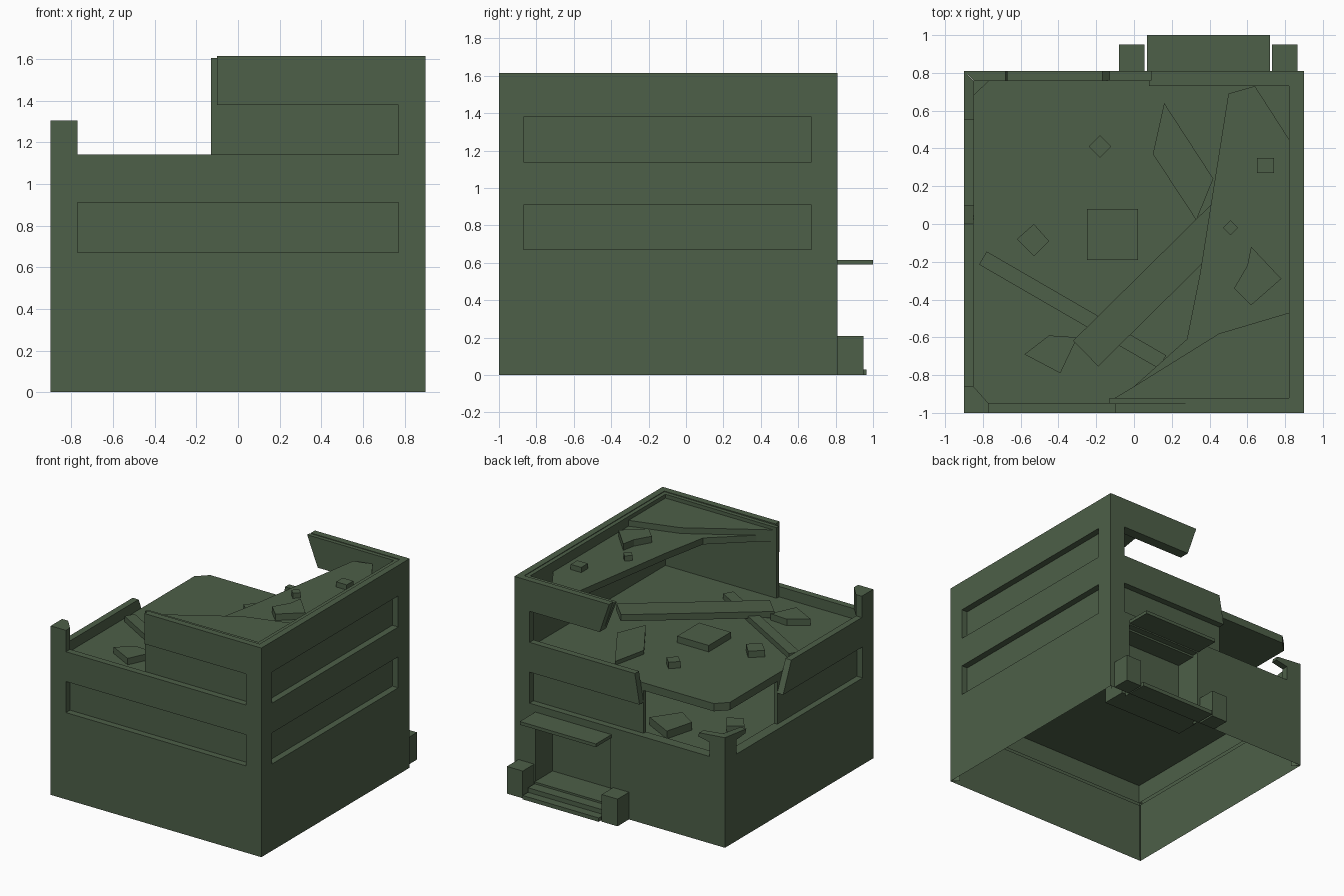
import bpy
import bmesh
from mathutils import Matrix, Vector

if "Cube" in bpy.data.objects:
    bpy.data.objects.remove(bpy.data.objects["Cube"])

MAPS = {
    'x': Matrix(((0, 0, 1), (1, 0, 0), (0, 1, 0))),   # profile is (y, z)
    'y': Matrix(((1, 0, 0), (0, 0, -1), (0, 1, 0))),  # profile is (x, z)
    'z': Matrix.Identity(3),                          # profile is (x, y)
}
stone = bpy.data.materials.new("green_stone")
stone.diffuse_color = (0.075, 0.115, 0.065, 1)
stone.use_nodes = True
stone.node_tree.nodes["Principled BSDF"].inputs["Base Color"].default_value = stone.diffuse_color


def sheet(name, axis, lo, hi, *loops):
    """Extrude a flat outline (further loops are holes) from lo to hi along an axis."""
    cu = bpy.data.curves.new(name, 'CURVE')
    cu.dimensions, cu.fill_mode = '2D', 'BOTH'
    cu.extrude = (hi - lo) / 2
    for loop in loops:
        sp = cu.splines.new('POLY')
        sp.points.add(len(loop) - 1)
        for p, (a, b) in zip(sp.points, loop):
            p.co = (a, b, 0, 1)
        sp.use_cyclic_u = True
    tmp = bpy.data.objects.new(name + "_outline", cu)
    bpy.context.collection.objects.link(tmp)
    bpy.context.view_layer.update()
    me = bpy.data.meshes.new_from_object(
        tmp.evaluated_get(bpy.context.evaluated_depsgraph_get()))
    bpy.data.objects.remove(tmp)
    off = Vector([(lo + hi) / 2 if c == axis else 0 for c in 'xyz'])
    me.transform(Matrix.Translation(off) @ MAPS[axis].to_4x4())
    me.materials.clear()
    me.materials.append(stone)
    me.shade_flat()
    me.name = name
    ob = bpy.data.objects.new(name, me)
    bpy.context.collection.objects.link(ob)
    return ob


def rect(a0, a1, b0, b1):
    return [(a0, b0), (a1, b0), (a1, b1), (a0, b1)]


def box(name, x0, x1, y0, y1, z0, z1):
    return sheet(name, 'z', z0, z1, rect(x0, x1, y0, y1))


def finish_wall(ob, axis, inner, ends):
    """Mitre the wall's ends, then thin its base to a single open-bottomed skin."""
    along = 1 - axis
    for v in ob.data.vertices:
        if abs(v.co[axis] - inner) < 1e-4:
            for a, b in ends:
                if abs(v.co[along] - a) < 1e-4:
                    v.co[along] = b
                    break
    bm = bmesh.new()
    bm.from_mesh(ob.data)
    bmesh.ops.remove_doubles(bm, verts=bm.verts, dist=1e-5)
    bmesh.ops.bisect_plane(bm, geom=bm.verts[:] + bm.edges[:] + bm.faces[:],
                           plane_co=(0, 0, .66), plane_no=(0, 0, 1))
    gone = [f for f in bm.faces
            if all(v.co.z < 1e-4 for v in f.verts)
            or all(abs(v.co[axis] - inner) < 1e-4 and v.co.z < .661 for v in f.verts)]
    bmesh.ops.delete(bm, geom=gone, context='FACES')
    bm.to_mesh(ob.data)
    bm.free()
    ob.data.shade_flat()


def open_bottom(ob):
    bm = bmesh.new()
    bm.from_mesh(ob.data)
    low = min(v.co.z for v in bm.verts) + 1e-4
    bmesh.ops.delete(bm, geom=[f for f in bm.faces if all(v.co.z < low for v in f.verts)],
                     context='FACES')
    bm.to_mesh(ob.data)
    bm.free()


LOW, HIGH = (0.67, 0.91), (1.14, 1.38)   # window bands
X_ENDS = ((-.9, -.85), (.9, .85))
Y_ENDS = ((-1, -.95), (.81, .76))

# Outer walls
wall = sheet("front_wall", 'y', -1, -0.95,
             [(-.9, 0), (.9, 0), (.9, 1.615), (-.1, 1.615), (-.1, 1.38), (.77, 1.38),
              (.77, 1.14), (-.9, 1.14)], rect(-.77, .77, *LOW))
finish_wall(wall, 1, -.95, X_ENDS)
wall = sheet("right_wall", 'x', 0.85, 0.9, rect(-1, .81, 0, 1.615),
             rect(-.87, .67, *LOW), rect(-.87, .67, *HIGH))
finish_wall(wall, 0, .85, Y_ENDS)
wall = sheet("broken_left_wall", 'x', -0.9, -0.85,
             [(-1, 0), (.81, 0), (.81, .85), (.55, .82), (.56, .79), (.67, .78),
              (.67, .67), (-.87, .67), (-.87, .91), (.1, .91), (0, 1.14), (-1, 1.14)])
finish_wall(wall, 0, -.85, Y_ENDS)
wall = sheet("broken_back_wall", 'y', 0.76, 0.81,
             [(.9, 0), (.9, 1.615), (.09, 1.615), (.17, 1.38), (.77, 1.38), (.77, 1.14),
              (-.13, 1.14), (-.17, .91), (.77, .91), (.77, .67), (-.77, .67),
              (-.77, .78), (-.67, .80), (-.68, .83), (-.9, .85), (-.9, 0), (.08, 0),
              (.08, .58), (.72, .58), (.72, 0)])
finish_wall(wall, 1, .76, X_ENDS)

# Inner wall lining that closes the window bands
open_bottom(sheet("front_lining", 'y', -0.95, -0.92,
                  [(-.85, .42), (.85, .42), (.85, 1.61), (-.13, 1.605), (-.13, 1.05),
                   (-.85, 1.05)]))
open_bottom(sheet("right_lining", 'x', 0.82, 0.85, rect(-.92, .76, .42, 1.61)))
open_bottom(sheet("left_lining", 'x', -0.85, -0.82,
                  [(-.92, .42), (.73, .42), (.73, .67), (.1, .67), (.1, 1.02),
                   (-.92, 1.02)]))
sheet("back_lining", 'y', 0.73, 0.76,
      [(-.85, .58), (.82, .58), (.82, 1.02), (-.17, 1.02), (-.17, .67), (-.85, .67)])
sheet("upper_back_lining", 'y', 0.73, 0.76,
      [(.17, 1.38), (.82, 1.38), (.82, 1.61), (.08, 1.61)])

# Jagged corner stumps
sheet("front_left_stump", 'z', 1.14, 1.305,
      [(-.9, -1), (-.77, -1), (-.77, -.95), (-.85, -.86), (-.9, -.86)])
sheet("back_left_stump", 'z', 0.6, 0.825,
      [(-.85, .76), (-.85, .68), (-.77, .76)])

# Floors
box("first_floor", -.85, .85, -.95, .76, .565, .6)
sheet("second_floor", 'z', 1.0, 1.06,
      [(-.85, -.95), (.85, -.95), (.85, .76), (-.77, .76), (-.85, .68)])
sheet("broken_roof", 'z', 1.485, 1.535,
      [(.82, -.92), (-.1, -.92), (0, -.86), (.28, -.61), (.35, -.26), (.5, .69),
       (.64, .73), (.82, .45)])
sheet("roof_cover_piece", 'z', 1.535, 1.58,
      [(.82, -.92), (-.1, -.92), (0, -.86), (.45, -.58), (.82, -.47)])

# Entrance recess, canopy, steps and flanking blocks
box("entrance_back", .05, .75, .57, .6, 0.02, .58)
for side, x in (("left", .72), ("right", .05)):
    box(side + "_entrance_jamb", x, x + .03, .6, .76, .02, .58)
box("entrance_floor", .08, .72, .6, .82, .02, .08)
box("canopy", .07, .72, .8, 1.0, .59, .615)
box("upper_step", .07, .72, .81, .90, 0, .065)
box("lower_step", .07, .72, .81, .965, 0, .03)
for side, x in (("left", .73), ("right", -.08)):
    box(side + "_entrance_block", x, x + .135, .81, .95, 0, .21)

# Rubble on each level
rubble = [
    (1.06, 1.11, rect(-.25, .02, -.19, .08)),
    (1.06, 1.11, [(-.62, -.08), (-.53, -.17), (-.45, -.09), (-.53, 0)]),
    (1.06, 1.11, [(-.24, .41), (-.18, .35), (-.12, .41), (-.18, .47)]),
    (1.06, 1.11, [(-.58, -.69), (-.39, -.79), (-.3, -.6), (-.45, -.59)]),
    (1.06, 1.09, [(.1, .37), (.33, .02), (.42, .24), (.16, .64)]),
    (1.535, 1.585, [(.53, -.34), (.62, -.43), (.78, -.29), (.62, -.12), (.6, -.22)]),
    (1.535, 1.575, rect(.65, .74, .27, .35)),
    (1.535, 1.575, [(.47, -.02), (.51, -.06), (.55, -.02), (.51, .02)]),
    (.6, .66, [(-.18, .3), (-.04, .5), (-.27, .62), (-.33, .4)]),
    (.6, .64, [(-.64, .2), (-.56, .1), (-.46, .16), (-.54, .28)]),
]
for i, (z0, z1, loop) in enumerate(rubble):
    sheet(f"rubble_{i + 1}", 'z', z0, z1, loop)


# Fallen beams
def beam(name, start, end, width, height):
    s, e = Vector(start), Vector(end)
    ob = box(name, -.5, .5, -.5, .5, -.5, .5)
    d = (e - s).normalized()
    side = Vector((0, 0, 1)).cross(d).normalized()
    rot = Matrix((d, side, d.cross(side))).transposed().to_4x4()
    size = Matrix.Diagonal(((e - s).length, width, height, 1))
    ob.data.transform(Matrix.Translation((s + e) / 2) @ rot @ size)


beam("large_fallen_beam", (-.255, -.685, 1.1), (.52, .08, 1.16), .19, .05)
beam("thin_fallen_beam", (-.8, -.18, 1.08), (.15, -.73, 1.08), .08, .045)
